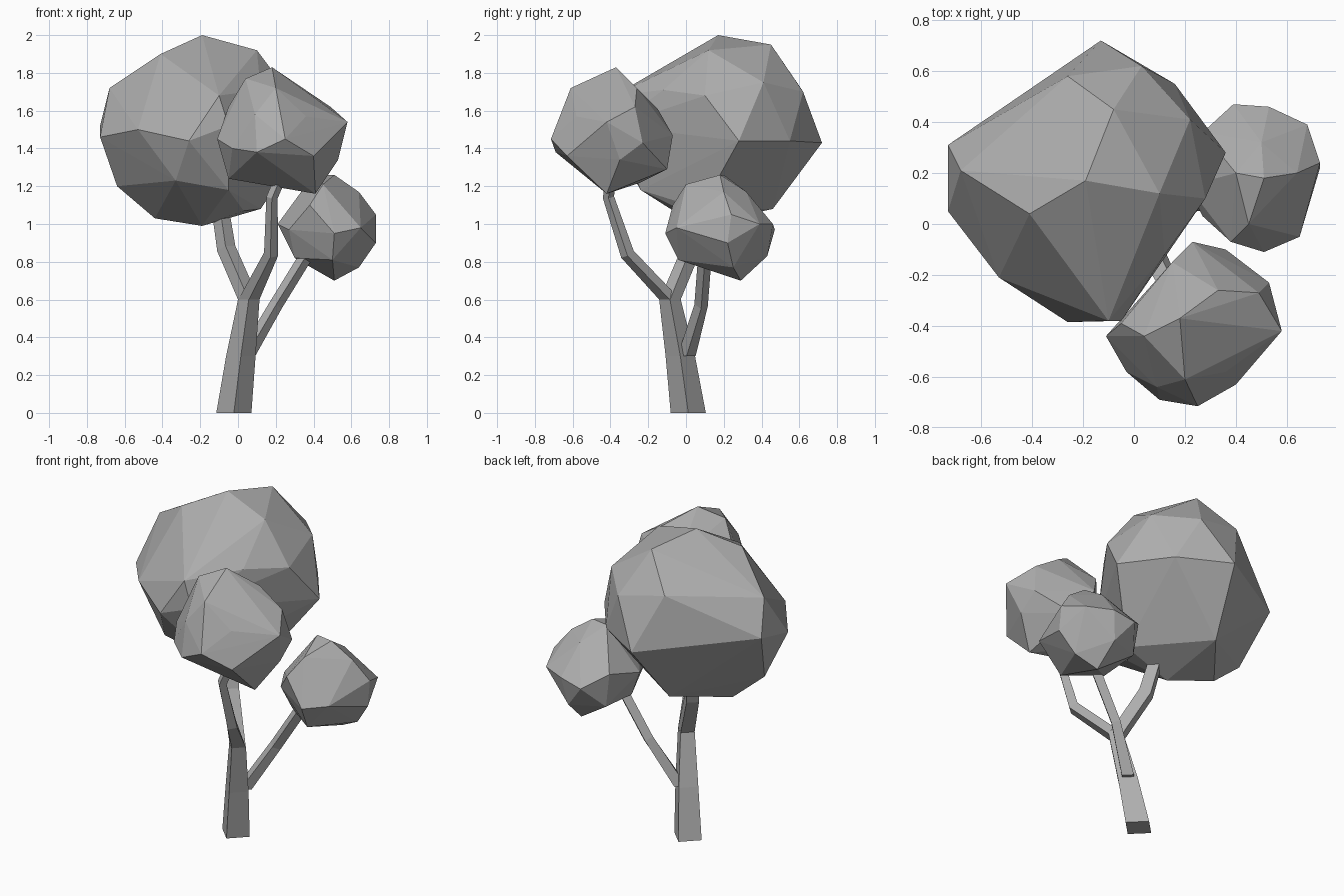
import bpy, bmesh
from mathutils import Vector

# Plain dark grey shared by every part
grey = bpy.data.materials.new("dark_grey")
grey.diffuse_color = (.42, .42, .42, 1)


def finish(name, bm):
    bmesh.ops.recalc_face_normals(bm, faces=bm.faces)
    mesh = bpy.data.meshes.new(name)
    bm.to_mesh(mesh)
    bm.free()
    mesh.materials.append(grey)
    obj = bpy.data.objects.new(name, mesh)
    bpy.context.collection.objects.link(obj)
    return obj


def limb(name, path, level=False):
    """Four-sided tapered tube through (x, y, z, radius) stations; first ring is level."""
    bm = bmesh.new()
    pts = [Vector(p[:3]) for p in path]
    rings = []
    for i, p in enumerate(path):
        t = pts[min(i + 1, len(pts) - 1)] - pts[max(i - 1, 0)]
        t = Vector((0, 0, 1)) if level or i == 0 else t.normalized()
        u = Vector((0, 1, 0)).cross(t).normalized()
        v = t.cross(u)
        rings.append([bm.verts.new(pts[i] + d * p[3]) for d in (u, v, -u, -v)])
    for a, b in zip(rings, rings[1:]):
        for k in range(4):
            n = (k + 1) % 4
            bm.faces.new((a[k], a[n], b[n], b[k]))
    bm.faces.new(rings[0][::-1])
    bm.faces.new(rings[-1])
    return finish(name, bm)


def crown(name, corners):
    """Faceted leaf mass: convex hull of a few corner points."""
    bm = bmesh.new()
    for c in corners:
        bm.verts.new(c)
    bmesh.ops.convex_hull(bm, input=bm.verts)
    bmesh.ops.delete(bm, geom=[v for v in bm.verts if not v.link_faces], context='VERTS')
    return finish(name, bm)


# Trunk and three branches
limb("trunk", [(-.022, .012, 0, .093), (.015, -.03, .3, .078), (.057, -.085, .6, .057)], True)
limb("branch_large", [(.057, -.085, .598, .056), (-.062, .03, .87, .05), (-.1, .09, 1.12, .045)])
limb("branch_front", [(.057, -.085, .599, .056), (.175, -.31, .84, .038), (.18, -.41, 1.14, .03),
                      (.24, -.4, 1.28, .03)])
limb("branch_side", [(.043, .003, .3, .048), (.2, .08, .57, .036), (.36, .1, .83, .036)])

# Large crown, top to bottom
crown("crown_large", [
    (-.19, .17, 2.0), (-.08, .45, 1.95), (.1, .12, 1.92), (-.41, .04, 1.9),
    (-.68, .21, 1.72), (.03, .62, 1.7), (-.26, .58, 1.76), (.22, .41, 1.75), (.28, .1, 1.68),
    (.12, -.12, 1.71), (-.1, -.38, 1.68), (-.05, -.38, 1.52), (-.26, -.385, 1.44),
    (-.53, -.21, 1.5), (-.73, .05, 1.46), (-.73, .31, 1.52), (-.13, .72, 1.43),
    (.16, .55, 1.44), (.36, .28, 1.44), (-.33, -.24, 1.23), (-.05, -.24, 1.18),
    (-.64, .15, 1.2), (-.44, .17, 1.03), (-.19, .06, .99), (.03, -.02, 1.07),
    (.12, .08, 1.08), (-.21, .46, 1.08)])

# Front crown
crown("crown_front", [
    (.18, -.37, 1.83), (.04, -.44, 1.77), (.33, -.26, 1.72), (.2, -.61, 1.72),
    (.49, -.27, 1.62), (.58, -.42, 1.54), (.36, -.58, 1.57), (.09, -.64, 1.58),
    (.15, -.15, 1.61), (-.05, -.39, 1.62), (-.11, -.44, 1.45), (-.03, -.58, 1.4),
    (.25, -.715, 1.45), (.1, -.69, 1.38), (.4, -.63, 1.36), (.23, -.07, 1.47),
    (.53, -.23, 1.43), (.53, -.35, 1.34), (.36, -.1, 1.29), (.41, -.42, 1.16),
    (-.05, -.4, 1.24), (.1, -.24, 1.22)])

# Side crown
crown("crown_side", [
    (.51, .18, 1.26), (.4, .2, 1.26), (.64, .2, 1.17), (.45, 0, 1.21),
    (.5, .32, 1.17), (.68, .39, 1.0), (.73, .24, 1.05), (.73, .22, .9),
    (.65, -.05, .98), (.51, -.11, .95), (.38, -.07, 1.1), (.27, .03, .97),
    (.21, .15, 1.0), (.27, .36, 1.05), (.39, .47, .97), (.53, .46, 1.0),
    (.51, .29, .7), (.64, .25, .77), (.5, -.04, .81), (.3, .1, .82),
    (.3, .35, .84), (.5, .43, .83)])
